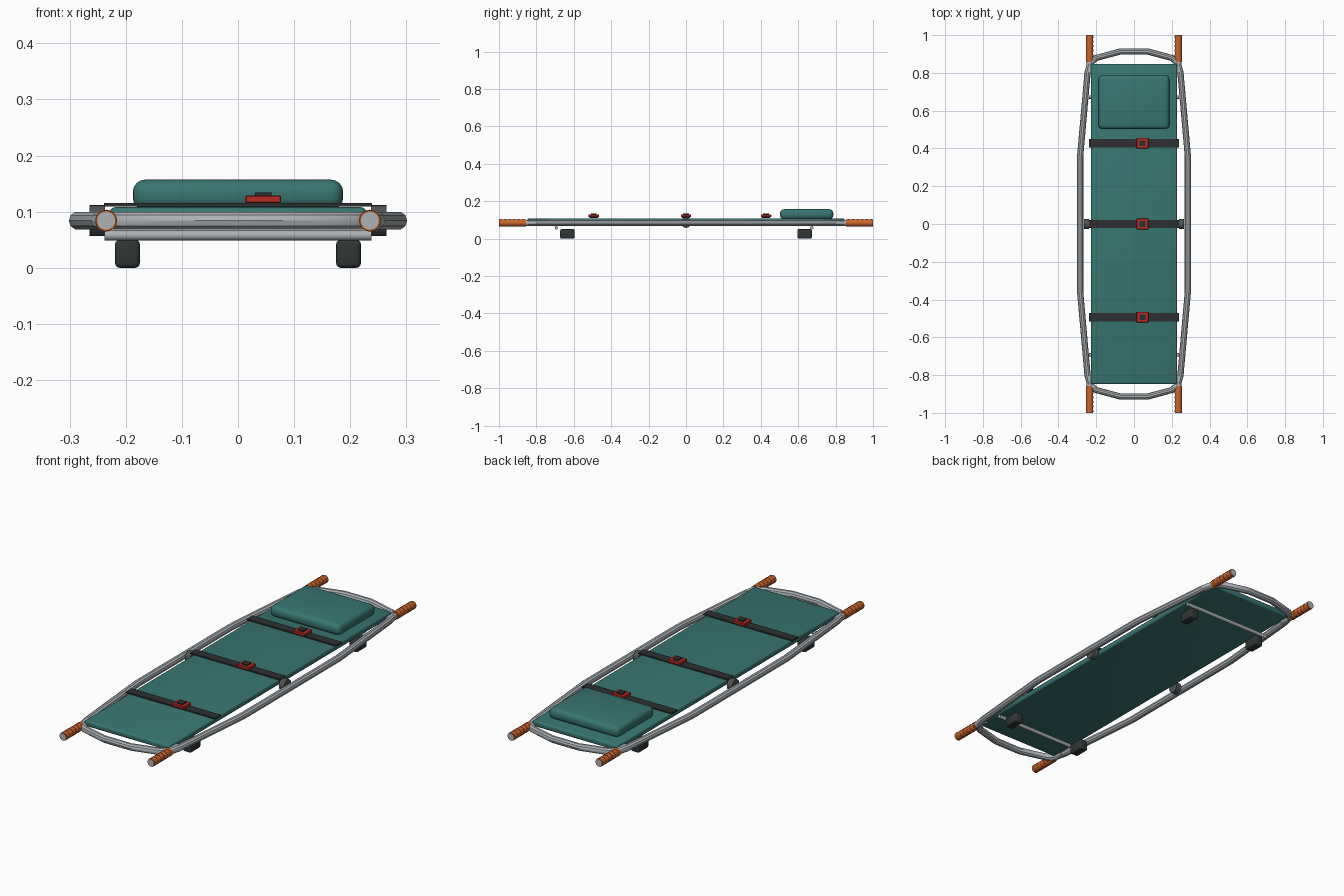
import bpy, math

cube = bpy.data.objects.get("Cube")
if cube:
    bpy.data.objects.remove(cube, do_unlink=True)


def material(name, rgb):
    m = bpy.data.materials.new(name)
    m.use_nodes = True
    m.diffuse_color = (*rgb, 1)
    m.node_tree.nodes["Principled BSDF"].inputs["Base Color"].default_value = (*rgb, 1)
    return m


STEEL = material("steel grey", (0.42, 0.45, 0.47))
TEAL = material("teal fabric", (0.04, 0.18, 0.165))
ORANGE = material("orange grip", (0.6, 0.13, 0.025))
RED = material("red buckle", (0.5, 0.025, 0.018))
BLACK = material("black webbing", (0.025, 0.03, 0.03))
RUBBER = material("dark rubber", (0.03, 0.037, 0.036))
IRON = material("dark iron", (0.08, 0.09, 0.095))


def finish(name, mat, smooth=True):
    ob = bpy.context.object
    ob.name = name
    ob.data.materials.clear()
    ob.data.materials.append(mat)
    if smooth:
        bpy.ops.object.shade_smooth_by_angle(angle=math.radians(35))
    return ob


def box(name, centre, size, mat, bevel=0.0, segments=3):
    bpy.ops.mesh.primitive_cube_add(size=1, location=centre)
    bpy.context.object.scale = size
    bpy.ops.object.transform_apply(location=False, rotation=False, scale=True)
    if bevel:
        mod = bpy.context.object.modifiers.new("Bevel", "BEVEL")
        mod.width, mod.segments = bevel, segments
        bpy.ops.object.modifier_apply(modifier="Bevel")
    return finish(name, mat, bevel > 0)


def rod(name, centre, radius, length, axis, mat, sides=20):
    turn = {"x": (0, math.pi / 2, 0), "y": (math.pi / 2, 0, 0)}[axis]
    bpy.ops.mesh.primitive_cylinder_add(vertices=sides, radius=radius, depth=length,
                                        location=centre, rotation=turn)
    return finish(name, mat)


RAIL_Z = 0.084

# Bent tube frame: one quarter outline mirrored around both axes
quarter = [(0.285, 0.36), (0.246, 0.8), (0.234, 0.85), (0.2, 0.879), (0.07, 0.914)]
half = quarter + [(-x, y) for x, y in reversed(quarter)]
loop = half + [(-x, -y) for x, y in half]
curve = bpy.data.curves.new("frame", "CURVE")
curve.dimensions = "3D"
curve.bevel_depth = 0.0165
curve.bevel_resolution = 3
spline = curve.splines.new("POLY")
spline.points.add(len(loop) - 1)
for point, (x, y) in zip(spline.points, loop):
    point.co = (x, y, RAIL_Z, 1)
spline.use_cyclic_u = True
frame = bpy.data.objects.new("frame", curve)
bpy.context.collection.objects.link(frame)
bpy.ops.object.select_all(action="DESELECT")
frame.select_set(True)
bpy.context.view_layer.objects.active = frame
bpy.ops.object.convert(target="MESH")
finish("tube_frame", STEEL)

# Mattress and pillow
box("mattress", (0, 0, 0.094), (0.456, 1.696, 0.028), TEAL, 0.009)
box("pillow", (0, 0.645, 0.13), (0.375, 0.285, 0.054), TEAL, 0.022, 4)

# Carrying handles with ridged grips
for side, sx in (("left", 1), ("right", -1)):
    for end, sy in (("back", 1), ("front", -1)):
        x = sx * 0.235
        tag = f"{end}_{side}"
        rod("handle_core_" + tag, (x, sy * 0.9, RAIL_Z), 0.016, 0.2, "y", STEEL)
        rod("grip_" + tag, (x, sy * 0.928, RAIL_Z), 0.0182, 0.143, "y", ORANGE)
        for i in range(6):
            rod("grip_ridge_" + tag, (x, sy * (0.87 + i * 0.024), RAIL_Z),
                0.0195, 0.012, "y", ORANGE)
        box("foot_" + tag, (sx * 0.197, sy * 0.634, 0.025), (0.044, 0.078, 0.05),
            RUBBER, 0.008)
        # Bare tube end inside the grip
        rod("tube_end_" + tag, (x, sy * 0.9985, RAIL_Z), 0.016, 0.003, "y", STEEL)
    # Round clamp on the middle of each rail
    rod("rail_clamp_" + side, (sx * 0.251, 0, 0.0845), 0.0275, 0.028, "x", IRON)

# Cross bars under the mattress
for name, y in (("back_cross_bar", 0.672), ("front_cross_bar", -0.693)):
    rod(name, (0, y, 0.058), 0.009, 0.476, "x", STEEL, 16)

# Straps with buckles
for name, y in (("chest", 0.428), ("waist", 0), ("leg", -0.493)):
    box(name + "_strap", (0, y, 0.1125), (0.478, 0.044, 0.006), BLACK)
    box(name + "_buckle", (0.045, y, 0.122), (0.064, 0.056, 0.014), RED, 0.002, 1)
    box(name + "_buckle_button", (0.045, y, 0.131), (0.03, 0.03, 0.007), BLACK)
